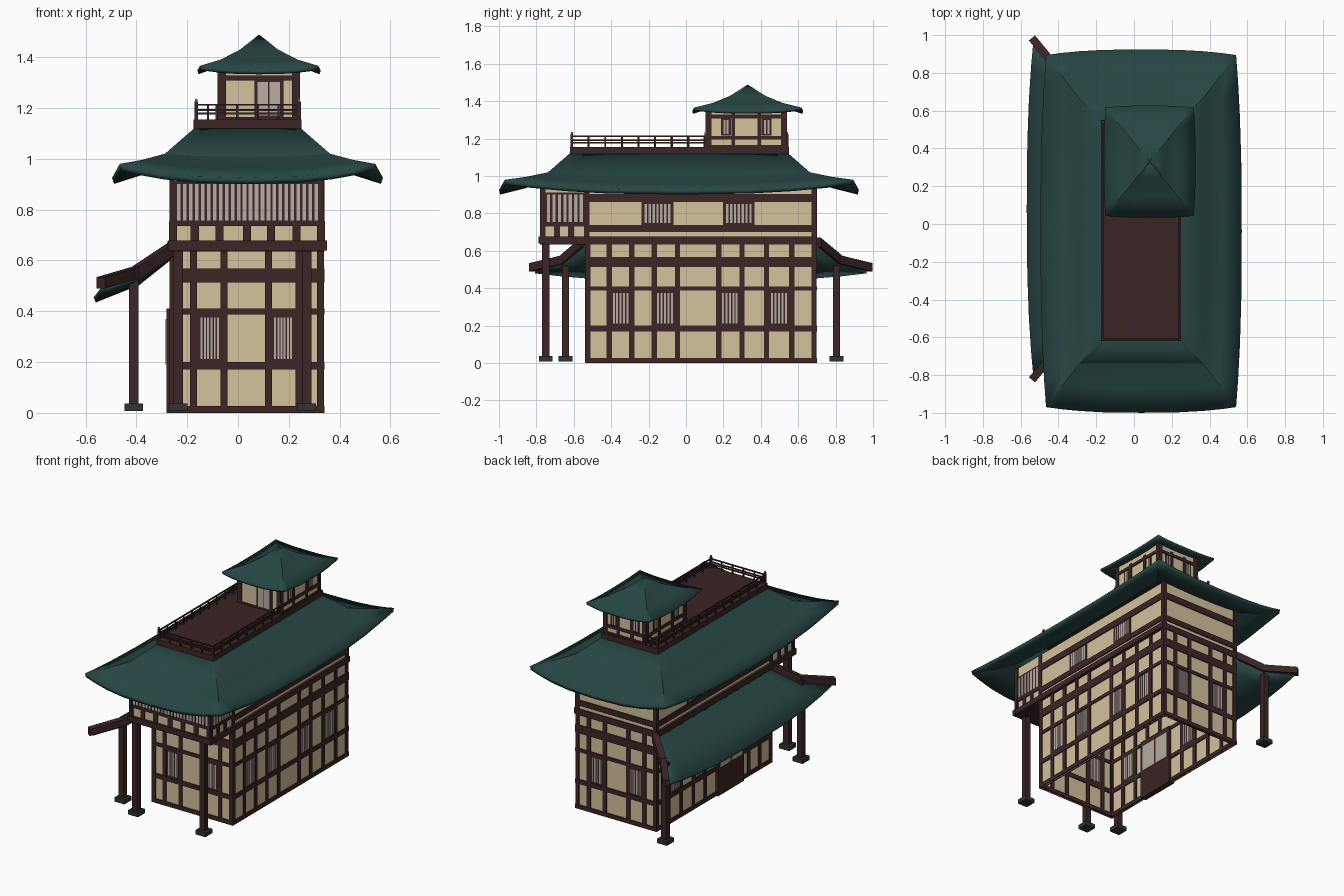
import bpy, bmesh, math
from mathutils import Vector

if "Cube" in bpy.data.objects:
    bpy.data.objects.remove(bpy.data.objects["Cube"])


def material(name, rgb):
    m = bpy.data.materials.new(name)
    m.diffuse_color = (*rgb, 1)
    m.use_nodes = True
    m.node_tree.nodes["Principled BSDF"].inputs["Base Color"].default_value = m.diffuse_color
    return m


GREEN = material("roof green", (0.020, 0.062, 0.058))
BROWN = material("dark timber", (0.045, 0.018, 0.019))
CREAM = material("cream plaster", (0.66, 0.54, 0.34))
PAPER = material("grey paper", (0.48, 0.42, 0.36))
STONE = material("dark stone", (0.030, 0.034, 0.034))
TAN = material("tan caps", (0.30, 0.18, 0.10))
parts = {}  # (name, material) -> bmesh collecting boxes


def hexa(name, mat, pts):
    bm = parts.setdefault((name, mat), bmesh.new())
    v = [bm.verts.new(p) for p in pts]
    for f in ((0, 3, 2, 1), (4, 5, 6, 7), (0, 1, 5, 4), (1, 2, 6, 5), (2, 3, 7, 6), (3, 0, 4, 7)):
        bm.faces.new([v[i] for i in f])


def box(name, mat, x0, x1, y0, y1, z0, z1):
    hexa(name, mat, [(x, y, z) for z in (z0, z1) for x, y in ((x0, y0), (x1, y0), (x1, y1), (x0, y1))])


def bar(name, mat, p, q, w, h):
    # sloping beam from p to q
    p, q = Vector(p), Vector(q)
    side = (q - p).cross(Vector((0, 0, 1))).normalized() * w / 2
    up = Vector((0, 0, h / 2))
    hexa(name, mat, [c + a + b for c in (p, q) for a, b in ((-side, -up), (side, -up), (side, up), (-side, up))])


def make_object(name, bm, mat):
    bmesh.ops.recalc_face_normals(bm, faces=bm.faces[:])
    me = bpy.data.meshes.new(name)
    bm.to_mesh(me)
    bm.free()
    me.materials.append(mat)
    ob = bpy.data.objects.new(name, me)
    bpy.context.collection.objects.link(ob)
    return ob


class Wall:
    """A wall plane: boxes are given as u range, z range, and depth outward."""

    def __init__(self, name, axis, pos, out):
        self.name, self.axis, self.pos, self.out = name, axis, pos, out

    def put(self, kind, mat, u0, u1, z0, z1, d0, d1):
        a, b = sorted((self.pos + self.out * d0, self.pos + self.out * d1))
        r = (a, b, u0, u1) if self.axis == "x" else (u0, u1, a, b)
        box(self.name + "_" + kind, mat, *r, z0, z1)

    def plaster(self, u0, u1, z0, z1):
        self.put("plaster", CREAM, u0, u1, z0, z1, -0.014, -0.007)

    def timber(self, u0, u1, z0, z1, out=0.0):
        self.put("timber", BROWN, u0, u1, z0, z1, -0.021, out)

    def studs(self, us, z0, z1, w=0.028):
        for u in us:
            self.timber(u - w / 2, u + w / 2, z0, z1, -0.001)

    def lattice(self, u0, u1, z0, z1, n, frame=0.012):
        self.timber(u0 - frame, u1 + frame, z0 - frame, z1 + frame, -0.003)
        step = (u1 - u0) / n
        for i in range(n):
            self.put("paper", PAPER, u0 + (i + .2) * step, u0 + (i + .8) * step, z0, z1, -0.023, -0.001)


X0, X1, Y0, Y1, YF = -0.27, 0.34, -0.54, 0.70, -0.78
side_studs = (-.525, -.41, -.29, -.17, -.045, .175, .30, .43, .565, .685)
end_studs = (-.255, -.175, -.055, .12, .24, .325)
side_wins = ((-.395, -.305), (-.16, -.065), (.19, .28), (.45, .545))
end_wins = ((-.15, -.072), (.14, .215))

# lower storey walls, open underneath
for nm, ax, pos, out in (("right", "x", X1, 1), ("left", "x", X0, -1), ("front", "y", Y0, -1), ("back", "y", Y1, 1)):
    w = Wall(nm + "_lower", ax, pos, out)
    a, b = (Y0, Y1) if ax == "x" else (X0, X1)
    w.plaster(a + .01, b - .01, 0, .65)
    w.studs(side_studs if ax == "x" else end_studs, 0, .65)
    for z0, z1 in ((0, .028), (.17, .2), (.387, .41), (.513, .568)):
        w.timber(a, b, z0, z1)
    for i, (u0, u1) in enumerate(side_wins if ax == "x" else end_wins):
        if nm != "left" or i != 1:
            w.lattice(u0, u1, .212, .375, 5 if ax == "x" else 6)
    if nm == "left":  # entrance door
        w.put("door", BROWN, -.22, .06, 0, .41, -.03, .012)
        for u in (-.195, -.07):
            w.put("door_paper", PAPER, u, u + .11, .19, .37, -.034, .015)
box("upper_floor", BROWN, X0, X1, YF, Y1, .635, .645)

# upper storey walls with the front overhang
for nm, pos, out in (("right", X1, 1), ("left", X0, -1)):
    w = Wall(nm + "_upper", "x", pos, out)
    w.plaster(YF + .01, Y1 - .01, .64, .98)
    w.timber(YF, Y1, .64, .677, .008)
    w.timber(Y0, Y1, .70, .737)
    w.timber(Y0, Y1, .86, .905)
    w.timber(YF, Y0, .73, .75)
    w.studs((YF + .014, Y0 + .01, Y1 - .014), .64, .98, .03)
    w.studs((-.69, -.615), .66, .74, .03)
    w.lattice(-.75, -.545, .755, .9, 7)
    for u in (-.225, .21):
        w.lattice(u, u + .145, .75, .85, 7)
w = Wall("front_upper", "y", YF, -1)
w.plaster(X0 + .01, X1 - .01, .64, .98)
w.timber(X0 - .006, X1 + .01, .64, .678, .008)
w.timber(X0, X1, .735, .755)
w.studs((X0 + .014, -.17, -.073, .035, .13, .23, X1 - .014), .66, .755, .032)
w.lattice(-.245, .32, .757, .9, 24)
w = Wall("back_upper", "y", Y1, 1)
w.plaster(X0 + .01, X1 - .01, .64, .98)
for z0, z1 in ((.64, .677), (.70, .737), (.86, .905)):
    w.timber(X0, X1, z0, z1)
w.studs((X0 + .014, X1 - .014), .64, .98)

# free standing posts on stone pads
for x, y, top in ((-.235, -.75, .65), (.27, -.75, .65), (-.41, -.645, .55), (-.41, .805, .55)):
    box("post", BROWN, x - .019, x + .019, y - .019, y + .019, .02, top)
    box("post_pad", STONE, x - .037, x + .037, y - .037, y + .037, .008, .037)

# roof deck with railing
DX0, DX1, DY0, DY1 = -.175, .25, -.62, .55
box("deck", BROWN, DX0, DX1, DY0, DY1, 1.10, 1.155)
runs = (((DX0 + .01, DY0 + .01), (DX1 - .01, DY0 + .01), 5), ((DX1 - .01, DY0 + .01), (DX1 - .01, .105), 8),
        ((DX0 + .01, DY0 + .01), (DX0 + .01, DY1 - .01), 13), ((DX0 + .01, DY1 - .01), (-.07, DY1 - .01), 2))
for (ax, ay), (bx, by), n in runs:
    for z in (1.178, 1.192, 1.213):
        bar("railing_rail", BROWN, (ax, ay, z), (bx, by, z), .009, .007)
    for i in range(n + 1):
        x, y = ax + (bx - ax) * i / n, ay + (by - ay) * i / n
        end = i in (0, n)
        r = .007 if end else .004
        box("railing_post", BROWN, x - r, x + r, y - r, y + r, 1.15, 1.226 if end else 1.213)
        if end:
            box("railing_cap", TAN, x - .005, x + .005, y - .005, y + .005, 1.226, 1.236)

# rooftop pavilion
PX0, PX1, PY0, PY1 = -.08, .245, .105, .54
for nm, ax, pos, out in (("right", "x", PX1, 1), ("left", "x", PX0, -1), ("front", "y", PY0, -1), ("back", "y", PY1, 1)):
    w = Wall(nm + "_pavilion", ax, pos, out)
    a, b = (PY0, PY1) if ax == "x" else (PX0, PX1)
    w.plaster(a + .01, b - .01, 1.15, 1.37)
    w.studs((a + .016, b - .016), 1.15, 1.37, .032)
    w.timber(a, b, 1.308, 1.328)
    w.timber(a, b, 1.15, 1.165)
    if nm == "front":
        w.timber(.065, .18, 1.15, 1.31)
        for u in (.077, .124):
            w.put("door_paper", PAPER, u, u + .041, 1.17, 1.303, -.02, .002)
    else:
        m, k = (a + b) / 2, (b - a) / 2
        w.timber(a, b, 1.195, 1.215)
        w.studs((m - .32 * k, m + .32 * k), 1.15, 1.34, .02)
        for s in (-1, 1):
            w.lattice(m + s * .5 * k - .018, m + s * .5 * k + .018, 1.225, 1.3, 2, .009)

# lean-to hip beams
for s in (-1, 1):
    path = [(-.262, .08 + s * .625, .645), (-.40, .08 + s * .735, .553), (-.54, .08 + s * .905, .512)]
    bar("lean_to_hip_beam", BROWN, path[0], path[1], .042, .05)
    bar("lean_to_hip_beam", BROWN, path[1], path[2], .042, .045)

for (name, mat), bm in parts.items():
    make_object(name, bm, mat)

# curved roofs
STEPS = (-1, -.85, -.65, -.4, 0, .4, .65, .85)


def finish_roof(name, bm, thick):
    ob = make_object(name, bm, GREEN)
    me = ob.data
    if sum(p.normal.z * p.area for p in me.polygons) < 0:
        me.flip_normals()
    mod = ob.modifiers.new("thickness", "SOLIDIFY")
    mod.thickness, mod.offset = thick, -1
    bpy.context.view_layer.objects.active = ob
    ob.select_set(True)
    bpy.ops.object.shade_smooth_by_angle(angle=math.radians(22))
    ob.select_set(False)


def hip_roof(name, cx, cy, rings, thick):
    # each ring: half x, half y, height, corner lift, corner pull-in
    bm = bmesh.new()
    loops = []
    for hx, hy, z, lift, pull in rings:
        loop = []
        for side in range(4):
            for s in STEPS:
                k = abs(s) ** 2.6
                lx, ly = (hx - pull) * s, hy - pull * k
                if side % 2:
                    lx, ly = hx - pull * k, -(hy - pull) * s
                x, y = ((lx, ly), (lx, ly), (-lx, -ly), (-lx, -ly))[side]
                loop.append(bm.verts.new((cx + x, cy + y, z + lift * k)))
        loops.append(loop)
    n = len(loops[0])
    for a, b in zip(loops, loops[1:]):
        for i in range(n):
            bm.faces.new((a[i], a[(i + 1) % n], b[(i + 1) % n], b[i]))
    finish_roof(name, bm, thick)


hip_roof("main_roof", .0375, -.0375, ((.533, .962, .925, .055, .03), (.43, .83, .958, .038, .015),
                                      (.325, .70, 1.008, .012, 0), (.21, .585, 1.12, 0, 0)), .025)
hip_roof("pavilion_roof", .083, .33, ((.243, .297, 1.348, .018, .01), (.15, .185, 1.383, .008, 0),
                                      (.075, .092, 1.43, 0, 0), (.002, .002, 1.488, 0, 0)), .016)

# lean-to roof on the left side
bm = bmesh.new()
rows = []
for x, z, hy, lift, pull in ((-.262, .632, .62, .005, 0), (-.40, .522, .73, .02, .005), (-.568, .455, .885, .045, .035)):
    rows.append([bm.verts.new((x + pull * abs(s) ** 2.6, .08 + hy * s, z + lift * abs(s) ** 2.6)) for s in STEPS + (1,)])
for a, b in zip(rows, rows[1:]):
    for i in range(len(STEPS)):
        bm.faces.new((a[i], a[i + 1], b[i + 1], b[i]))
finish_roof("lean_to_roof", bm, .022)
